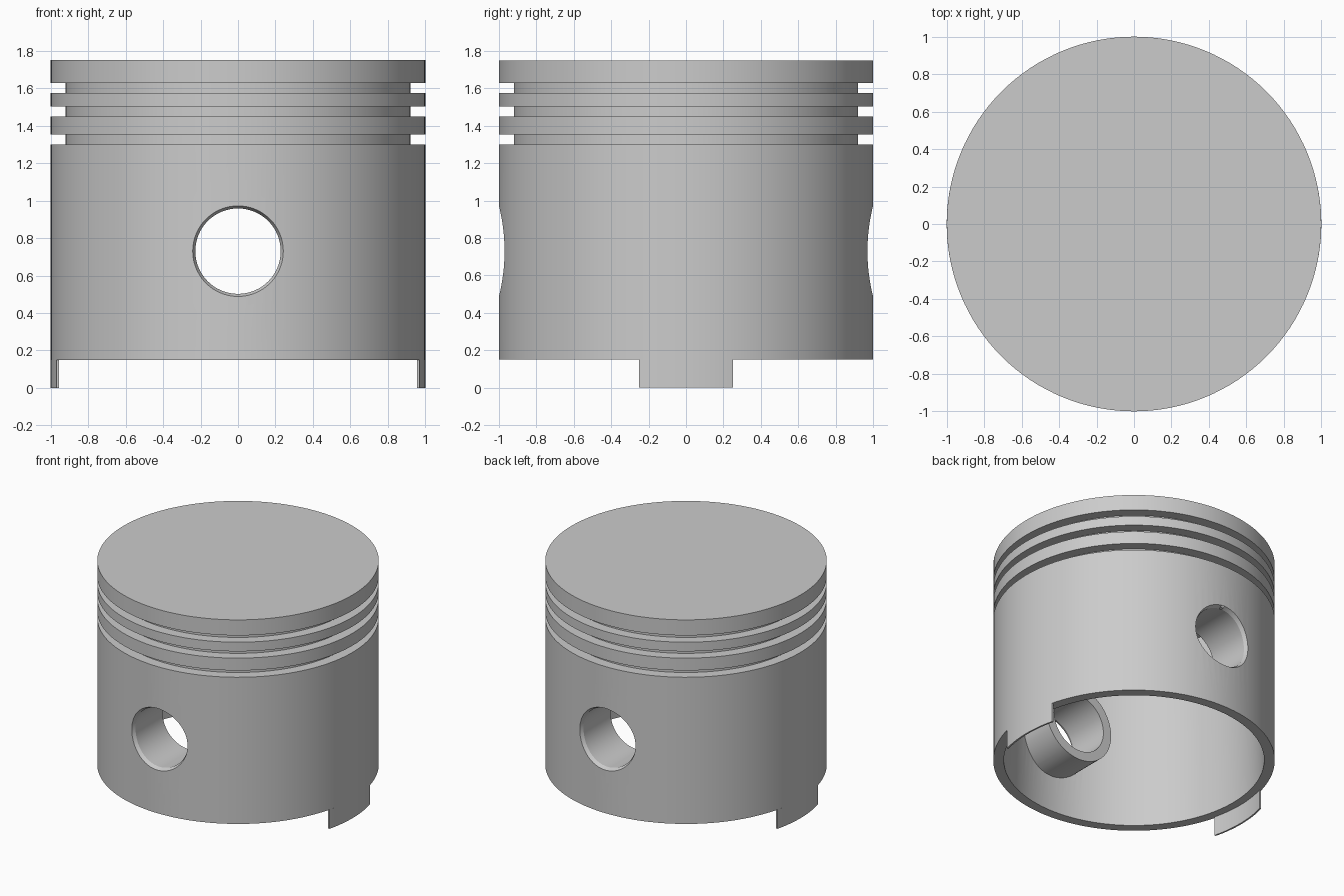
import bpy, bmesh
from math import sin, cos, asin, pi, sqrt, radians

if "Cube" in bpy.data.objects:
    bpy.data.objects.remove(bpy.data.objects["Cube"], do_unlink=True)

SEGMENTS = 128
PIN_Z = 0.73

metal = bpy.data.materials.new("machined_grey")
metal.use_nodes = True
colour = (0.6, 0.6, 0.6, 1)
metal.diffuse_color = colour
metal.node_tree.nodes["Principled BSDF"].inputs["Base Color"].default_value = colour


def loft(name, rings):
    """Skin a list of equal closed rings and cap both ends."""
    bm = bmesh.new()
    loops = [[bm.verts.new(p) for p in ring] for ring in rings]
    n = len(loops[0])
    for a, b in zip(loops, loops[1:]):
        for i in range(n):
            j = (i + 1) % n
            bm.faces.new((a[i], a[j], b[j], b[i]))
    bm.faces.new(loops[0])
    bm.faces.new(loops[-1])
    bmesh.ops.recalc_face_normals(bm, faces=bm.faces)
    mesh = bpy.data.meshes.new(name)
    bm.to_mesh(mesh)
    bm.free()
    mesh.materials.append(metal)
    obj = bpy.data.objects.new(name, mesh)
    bpy.context.collection.objects.link(obj)
    return obj


def angles(n):
    return [2 * pi * i / n for i in range(n)]


def combine(target, tool, operation):
    """Apply a boolean and discard the tool."""
    mod = target.modifiers.new(operation, 'BOOLEAN')
    mod.operation, mod.solver, mod.object = operation, 'EXACT', tool
    bpy.context.view_layer.objects.active = target
    bpy.ops.object.modifier_apply(modifier=mod.name)
    bpy.data.objects.remove(tool, do_unlink=True)


def smooth(obj):
    bpy.ops.object.select_all(action='DESELECT')
    obj.select_set(True)
    bpy.context.view_layer.objects.active = obj
    bpy.ops.object.shade_smooth_by_angle(angle=radians(25))


# Piston body: hollow, slightly drafted skirt, three ring grooves and crown
profile = [(0.895, 1.6), (0.925, 0.15), (1, 0.15)]
for low, high in ((1.30, 1.353), (1.45, 1.503), (1.575, 1.628)):
    profile += [(1, low), (0.92, low), (0.92, high), (1, high)]
profile.append((1, 1.75))
body = loft("piston_body", [[(r * cos(a), r * sin(a), z) for a in angles(SEGMENTS)]
                            for r, z in profile])

# Pin bosses inside the skirt, front and back
for side in (-1, 1):
    boss = loft("pin_boss", [[(0.3 * cos(a), side * y, PIN_Z + 0.3 * sin(a))
                              for a in angles(64)] for y in (0.61, 0.94)])
    combine(body, boss, 'UNION')


# Pin bore whose flared mouths follow the curved skirt
def bore_ring(side, radius, offset):
    ring = []
    for a in angles(64):
        x = radius * cos(a)
        ring.append((x, side * (sqrt(1 - x * x) + offset), PIN_Z + radius * sin(a)))
    return ring


mouth = [(0.29, 0.1), (0.242, 0), (0.228, -0.03)]
bore = loft("pin_bore", [bore_ring(-1, r, o) for r, o in mouth]
            + [bore_ring(1, r, o) for r, o in reversed(mouth)])
combine(body, bore, 'DIFFERENCE')
smooth(body)

# Thin tabs hanging below the skirt on the left and right
for side, name in ((1, "left_skirt_tab"), (-1, "right_skirt_tab")):
    rings = []
    for i in range(17):
        t = i / 8 - 1
        ring = []
        for r, z in ((0.987, 0), (1, 0), (1, 0.15), (0.987, 0.15)):
            a = t * asin(0.25 / r)
            ring.append((side * r * cos(a), r * sin(a), z))
        rings.append(ring)
    smooth(loft(name, rings))
